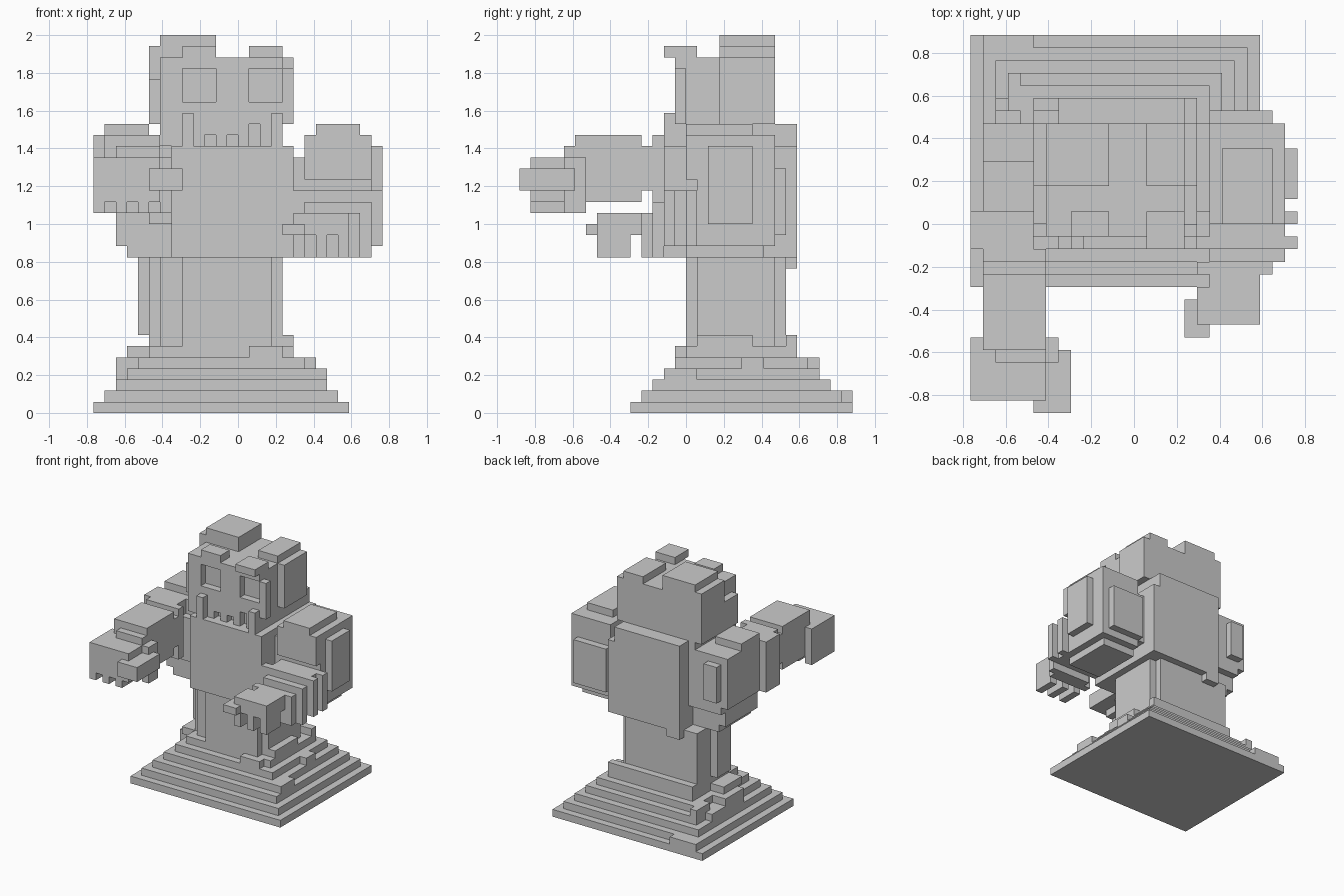
import bpy
import bmesh
from mathutils import Matrix, Vector

if "Cube" in bpy.data.objects:
    bpy.data.objects.remove(bpy.data.objects["Cube"], do_unlink=True)

UNIT = 2 / 34                        # edge of one block
ORIGIN = Vector((13, 15, 0))         # grid cell at the model's centre

stone = bpy.data.materials.new("stone_grey")
stone.use_nodes = True
GREY = (0.6, 0.6, 0.6, 1)
stone.diffuse_color = GREY
stone.node_tree.nodes["Principled BSDF"].inputs["Base Color"].default_value = GREY


def part(name, *blocks):
    """One object from blocks given as (x range), (y range), (z range) in grid cells."""
    bm = bmesh.new()
    for block in blocks:
        low = Vector([r[0] for r in block])
        high = Vector([r[1] for r in block])
        centre = ((low + high) / 2 - ORIGIN) * UNIT
        size = (high - low) * UNIT
        bmesh.ops.create_cube(bm, size=1, matrix=Matrix.LocRotScale(centre, None, size))
    mesh = bpy.data.meshes.new(name)
    bm.to_mesh(mesh)
    bm.free()
    mesh.materials.append(stone)
    obj = bpy.data.objects.new(name, mesh)
    bpy.context.collection.objects.link(obj)
    return obj


# Stepped plinth
part("plinth", *[((n, 23 - n), (10 + n, 30 - n), (n, n + 1)) for n in range(6)])

# Loose rubble on the steps
part("rubble",
     ((1, 5), (25, 30), (1, 2)),
     ((2, 4), (18, 25), (3, 4)),
     ((2, 4), (18, 22), (4, 5)),
     ((3, 4), (24, 27), (4, 5)),
     ((3, 5), (17, 21), (5, 6)),
     ((5, 18), (24, 25), (6, 7)),
     ((14, 17), (14, 16), (5, 6)),
     ((17, 18), (16, 21), (5, 7)),
     ((19, 21), (13, 16), (2, 4)),
     ((18, 20), (20, 22), (4, 5)))

# Trunk below the torso
part("trunk",
     ((6, 17), (16, 23), (5, 14)),
     ((8, 16), (15, 16), (5, 14)),
     ((5, 16), (23, 24), (5, 14)),
     ((5, 6), (17, 23), (6, 14)),
     ((4, 5), (18, 21), (7, 14)))

# Torso with a chest in front and a back plate
part("torso",
     ((7, 18), (15, 25), (14, 24)),
     ((7, 17), (15, 25), (24, 26)),
     ((7, 9), (24, 25), (13, 14)),
     ((18, 19), (16, 23), (16, 23)))
part("chest", ((7, 18), (13, 15), (14, 24)))

# Head, with the face layer left open for eye sockets and gaps between teeth
part("head", ((6, 17), (15, 23), (24, 32)))
part("face",
     ((6, 17), (14, 15), (26, 28)),
     ((6, 17), (14, 15), (31, 32)),
     ((6, 8), (14, 15), (28, 31)),
     ((11, 14), (14, 15), (28, 31)),
     ((17, 18), (14, 15), (26, 31)))
part("teeth",
     ((10, 14), (14, 15), (25, 26)),
     *[(x, (14, 15), (24, 26)) for x in ((6, 10), (11, 12), (13, 14), (15, 17))])
part("tusks", *[((x, x + 1), (13, 14), (24, 27)) for x in (8, 16)])
part("side_plates",
     ((17, 18), (18, 23), (26, 32)),
     ((5, 6), (18, 23), (26, 33)),
     ((5, 6), (15, 18), (26, 30)))
part("crown",
     ((6, 11), (18, 23), (32, 34)),
     ((14, 17), (18, 23), (32, 33)))
part("brows", *[((x, x + 3), (front, 16), (32, 33)) for x, front in ((8, 14), (14, 13))])

# Left arm, hanging and bent forward
part("left_shoulder",
     ((19, 25), (16, 23), (15, 25)),
     ((19, 25), (15, 16), (21, 25)),
     ((19, 24), (23, 24), (16, 22)),
     ((20, 24), (15, 21), (25, 26)),
     ((25, 26), (17, 21), (17, 24)),
     ((19, 24), (15, 22), (14, 15)))
part("left_forearm",
     ((19, 26), (15, 16), (15, 20)),
     ((19, 25), (14, 15), (15, 20)),
     ((18, 26), (13, 14), (15, 20)),
     ((19, 25), (12, 13), (14, 19)),
     ((18, 24), (11, 12), (14, 18)),
     ((19, 23), (10, 11), (16, 18)))
part("left_hand",
     ((18, 23), (7, 10), (16, 18)),
     ((17, 19), (6, 9), (16, 17)))
part("left_fingers", *[((x, x + 1), (7, 10), (14, 16)) for x in (18, 20, 22)])

# Right arm, stretched forward
part("right_shoulder",
     ((2, 7), (15, 22), (15, 25)),
     ((3, 7), (15, 22), (14, 15)),
     ((1, 5), (16, 20), (25, 26)),
     ((1, 2), (16, 23), (18, 25)),
     ((2, 7), (22, 23), (17, 25)),
     ((2, 4), (23, 24), (19, 24)),
     ((5, 7), (14, 15), (17, 23)))
part("right_forearm",
     ((0, 5), (13, 16), (18, 25)),
     ((1, 6), (12, 13), (18, 25)),
     ((1, 6), (11, 12), (20, 24)),
     ((1, 6), (5, 11), (19, 25)),
     ((2, 6), (4, 5), (22, 24)))
part("right_hand",
     ((0, 6), (1, 6), (19, 23)),
     ((6, 7), (4, 6), (18, 23)),
     ((5, 8), (0, 5), (20, 22)))
part("right_fingers", *[((x, x + 1), (1, 6), (18, 19)) for x in (0, 2, 4)])
